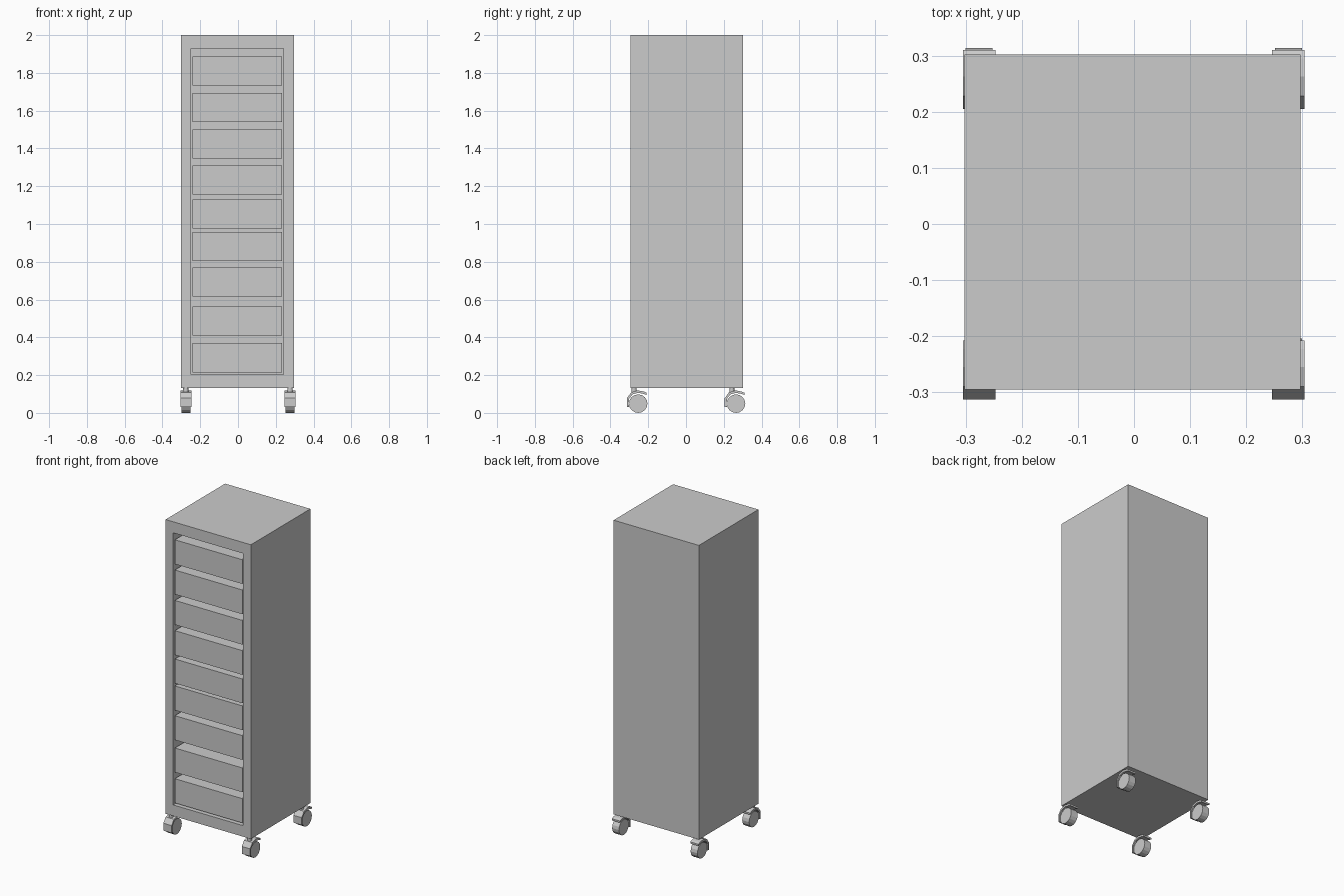
import bpy, bmesh, math
from mathutils import Matrix

if "Cube" in bpy.data.objects:
    bpy.data.objects.remove(bpy.data.objects["Cube"])


def finish(name, bm):
    bmesh.ops.recalc_face_normals(bm, faces=bm.faces)
    me = bpy.data.meshes.new(name)
    bm.to_mesh(me)
    bm.free()
    ob = bpy.data.objects.new(name, me)
    bpy.context.collection.objects.link(ob)
    return ob


def box_bm(x0, x1, y0, y1, z0, z1):
    bm = bmesh.new()
    bmesh.ops.create_cube(bm, size=1)
    for v in bm.verts:
        v.co = (x1 if v.co.x > 0 else x0, y1 if v.co.y > 0 else y0, z1 if v.co.z > 0 else z0)
    return bm


def cylinder(name, radius, depth, sides, matrix):
    bm = bmesh.new()
    bmesh.ops.create_cone(bm, cap_ends=True, segments=sides, radius1=radius,
                          radius2=radius, depth=depth, matrix=matrix)
    return finish(name, bm)


def profile_x(name, points, x, width):
    # closed y-z outline extruded along x
    bm = bmesh.new()
    face = bm.faces.new([bm.verts.new((x - width / 2, y, z)) for y, z in points])
    ext = bmesh.ops.extrude_face_region(bm, geom=[face])["geom"]
    bmesh.ops.translate(bm, vec=(width, 0, 0),
                        verts=[g for g in ext if isinstance(g, bmesh.types.BMVert)])
    return finish(name, bm)


# cabinet shell with a recessed front opening
bm = box_bm(-0.302, 0.297, -0.295, 0.302, 0.132, 2.0)
bm.normal_update()
front = min(bm.faces, key=lambda f: f.calc_center_median().y)
bmesh.ops.inset_region(bm, faces=[front], thickness=0.05)
for v in front.verts:
    v.co.x = 0.241 if v.co.x > 0 else -0.249
    v.co.z = 1.93 if v.co.z > 1 else 0.202
ext = bmesh.ops.extrude_discrete_faces(bm, faces=[front])["faces"][0]
bmesh.ops.translate(bm, vec=(0, 0.55, 0), verts=list(ext.verts))
finish("cabinet", bm)

# drawers, from top to bottom
for i, z in enumerate((1.732, 1.54, 1.347, 1.155, 0.975, 0.804, 0.615, 0.41, 0.215)):
    finish(f"drawer_{i + 1}", box_bm(-0.241, 0.233, -0.29, 0.24, z, z + 0.154))

# casters: wheel, angular hood and stem
R = 0.049
HOOD = [(-0.06, -0.018), (-0.06, 0.029), (-0.037, 0.06), (-0.002, 0.07), (0.03, 0.064),
        (0.045, 0.057), (0.045, 0.046), (0.024, 0.053), (-0.002, 0.057),
        (-0.03, 0.049), (-0.049, 0.025), (-0.049, -0.018)]
for end, y in (("front", -0.253), ("back", 0.265)):
    for side, x in (("left", -0.276), ("right", 0.275)):
        tag = f"{end}_{side}"
        cylinder(f"wheel_{tag}", R, 0.048, 16,
                 Matrix.Translation((x, y, R)) @ Matrix.Rotation(math.pi / 2, 4, 'Y')
                 @ Matrix.Rotation(0, 4, 'Z'))
        profile_x(f"hood_{tag}", [(y + a, R + b) for a, b in HOOD], x, 0.058)
        cylinder(f"stem_{tag}", 0.014, 0.03, 12, Matrix.Translation((x, y - 0.022, 0.12)))
